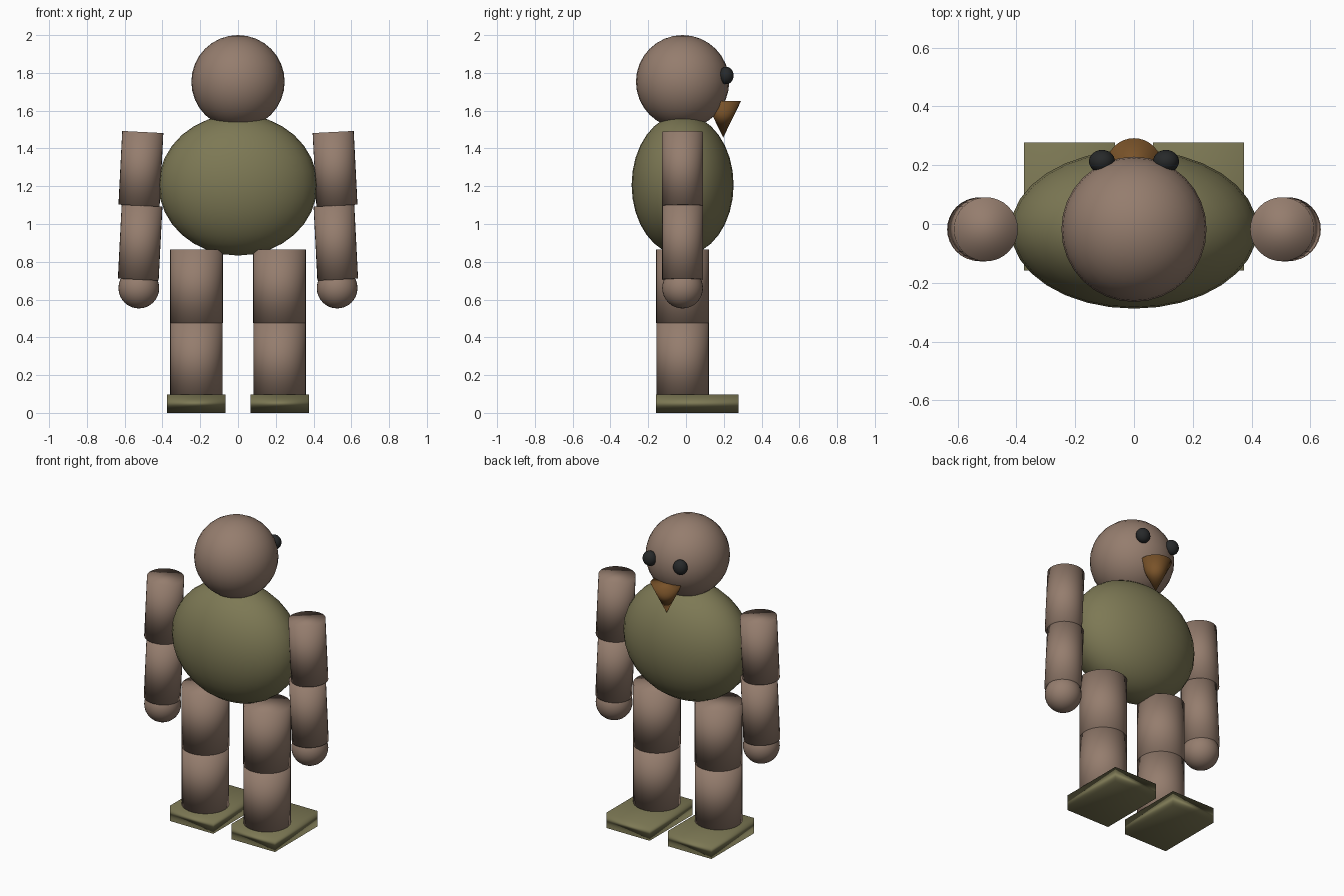
import bpy, math
from mathutils import Vector

if "Cube" in bpy.data.objects:
    bpy.data.objects.remove(bpy.data.objects["Cube"])

Y = -0.018  # common depth of the body axis


def material(name, rgb):
    m = bpy.data.materials.new(name)
    m.diffuse_color = (*rgb, 1)
    m.use_nodes = True
    m.node_tree.nodes["Principled BSDF"].inputs["Base Color"].default_value = m.diffuse_color
    return m


skin = material("dusty_brown", (0.30, 0.205, 0.155))
olive = material("olive_green", (0.205, 0.19, 0.09))
orange = material("beak_brown", (0.19, 0.085, 0.022))
black = material("eye_black", (0.02, 0.022, 0.023))


def finish(name, mat):
    ob = bpy.context.object
    ob.name = name
    ob.data.materials.append(mat)
    bpy.ops.object.shade_smooth()
    return ob


def ball(name, loc, size, mat):
    bpy.ops.mesh.primitive_uv_sphere_add(segments=32, ring_count=16, location=loc)
    bpy.context.object.scale = size
    return finish(name, mat)


def limb(name, top, bottom, radius, mat):
    a, b = Vector(top), Vector(bottom)
    bpy.ops.mesh.primitive_cylinder_add(vertices=32, radius=radius,
                                        depth=(a - b).length, location=(a + b) / 2)
    bpy.context.object.rotation_euler = (a - b).to_track_quat('Z', 'Y').to_euler()
    return finish(name, mat)


# Torso and head
ball("body", (0, Y, 1.207), (0.42, 0.27, 0.374), olive)
ball("head", (0, Y, 1.753), (0.247, 0.247, 0.247), skin)

# Beak: cone pointing down
bpy.ops.mesh.primitive_cone_add(vertices=32, radius1=0.095, depth=0.194,
                                location=(0, 0.197, 1.555), rotation=(math.pi, 0, 0))
finish("beak", orange)

# Paired parts
for side, s in (("left", -1), ("right", 1)):
    ball(side + "_eye", (s * 0.109, 0.213, 1.786), (0.044, 0.039, 0.046), black)
    limb(side + "_upper_arm", (s * 0.504, Y, 1.487), (s * 0.524, Y, 1.097), 0.109, skin)
    limb(side + "_forearm", (s * 0.508, Y, 1.097), (s * 0.528, Y, 0.706), 0.108, skin)
    ball(side + "_hand", (s * 0.525, Y, 0.661), (0.108, 0.108, 0.108), skin)
    limb(side + "_thigh", (s * 0.22, Y, 0.865), (s * 0.22, Y, 0.475), 0.14, skin)
    limb(side + "_shin", (s * 0.22, Y, 0.475), (s * 0.22, Y, 0.09), 0.139, skin)
    # Flat box foot reaching forward
    bpy.ops.mesh.primitive_cube_add(size=1, location=(s * 0.22, 0.059, 0.049))
    bpy.context.object.scale = (0.31, 0.436, 0.098)
    finish(side + "_foot", olive)
